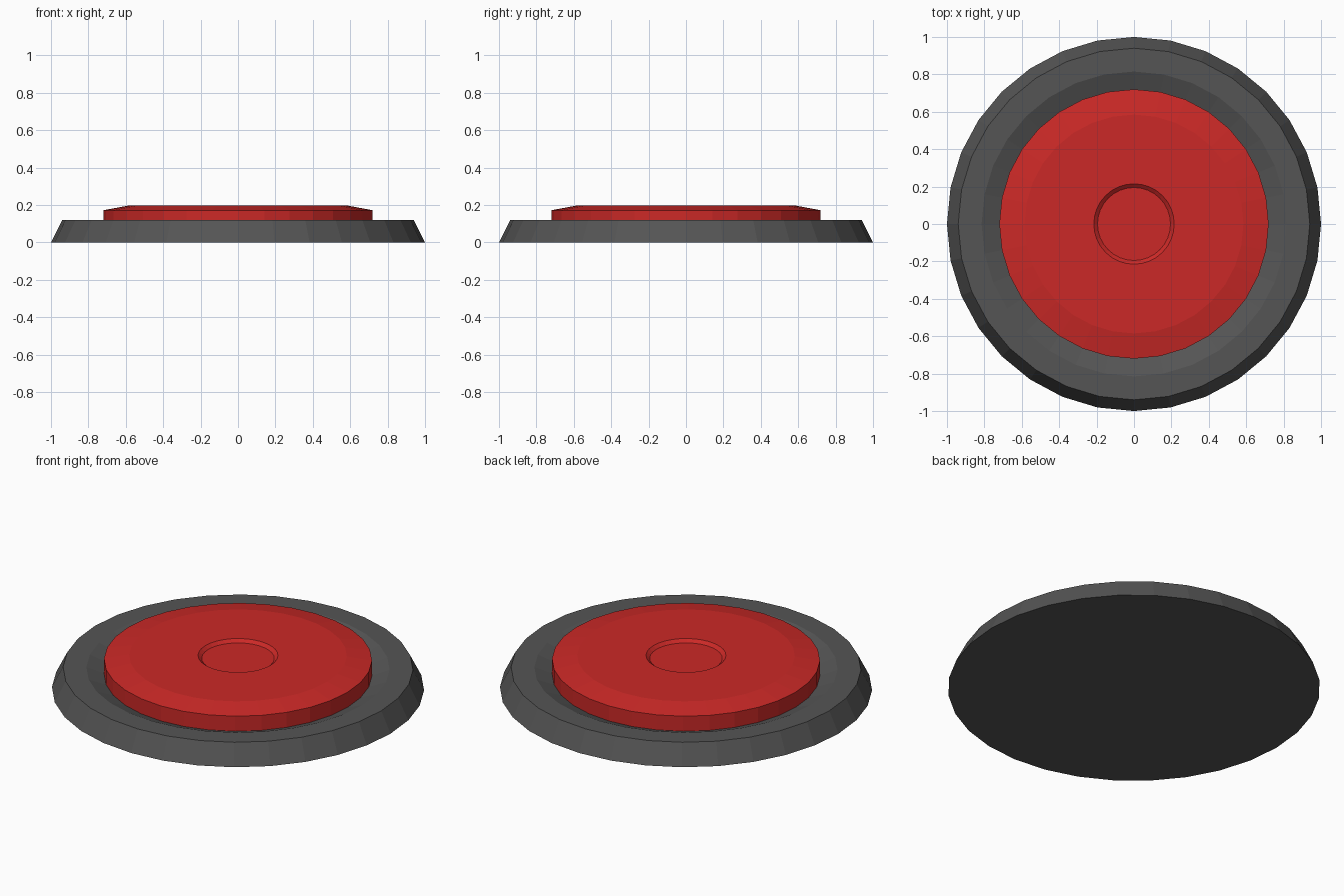
import bpy, bmesh
from math import cos, sin, tau

if "Cube" in bpy.data.objects:
    bpy.data.objects.remove(bpy.data.objects["Cube"])

SIDES = 32


def material(name, color):
    mat = bpy.data.materials.new(name)
    mat.diffuse_color = color
    mat.use_nodes = True
    mat.node_tree.nodes["Principled BSDF"].inputs["Base Color"].default_value = mat.diffuse_color
    return mat


def lathe(name, profile, mat):
    """Revolve (radius, z) points around z and cap both ends."""
    bm = bmesh.new()
    rings = [[bm.verts.new((r * cos(tau * i / SIDES), r * sin(tau * i / SIDES), z))
              for i in range(SIDES)] for r, z in profile]
    for low, high in zip(rings, rings[1:]):
        for i in range(SIDES):
            j = (i + 1) % SIDES
            bm.faces.new((low[i], low[j], high[j], high[i]))
    bm.faces.new(rings[0][::-1])
    bm.faces.new(rings[-1])
    bmesh.ops.recalc_face_normals(bm, faces=bm.faces)
    mesh = bpy.data.meshes.new(name)
    bm.to_mesh(mesh)
    bm.free()
    mesh.materials.append(mat)
    obj = bpy.data.objects.new(name, mesh)
    bpy.context.collection.objects.link(obj)
    return obj


# Dark base plate: bevelled rim with a shallow dished top
lathe("base_plate",
      [(1.0, 0.0), (0.94, 0.12), (0.815, 0.12), (0.70, 0.075)],
      material("dark_grey", (0.09, 0.09, 0.09, 1)))

# Red pressure disc: gently chamfered top with a central recess
lathe("red_disc",
      [(0.72, 0.07), (0.72, 0.172), (0.585, 0.197), (0.215, 0.197), (0.195, 0.18)],
      material("red", (0.6, 0.022, 0.02, 1)))
